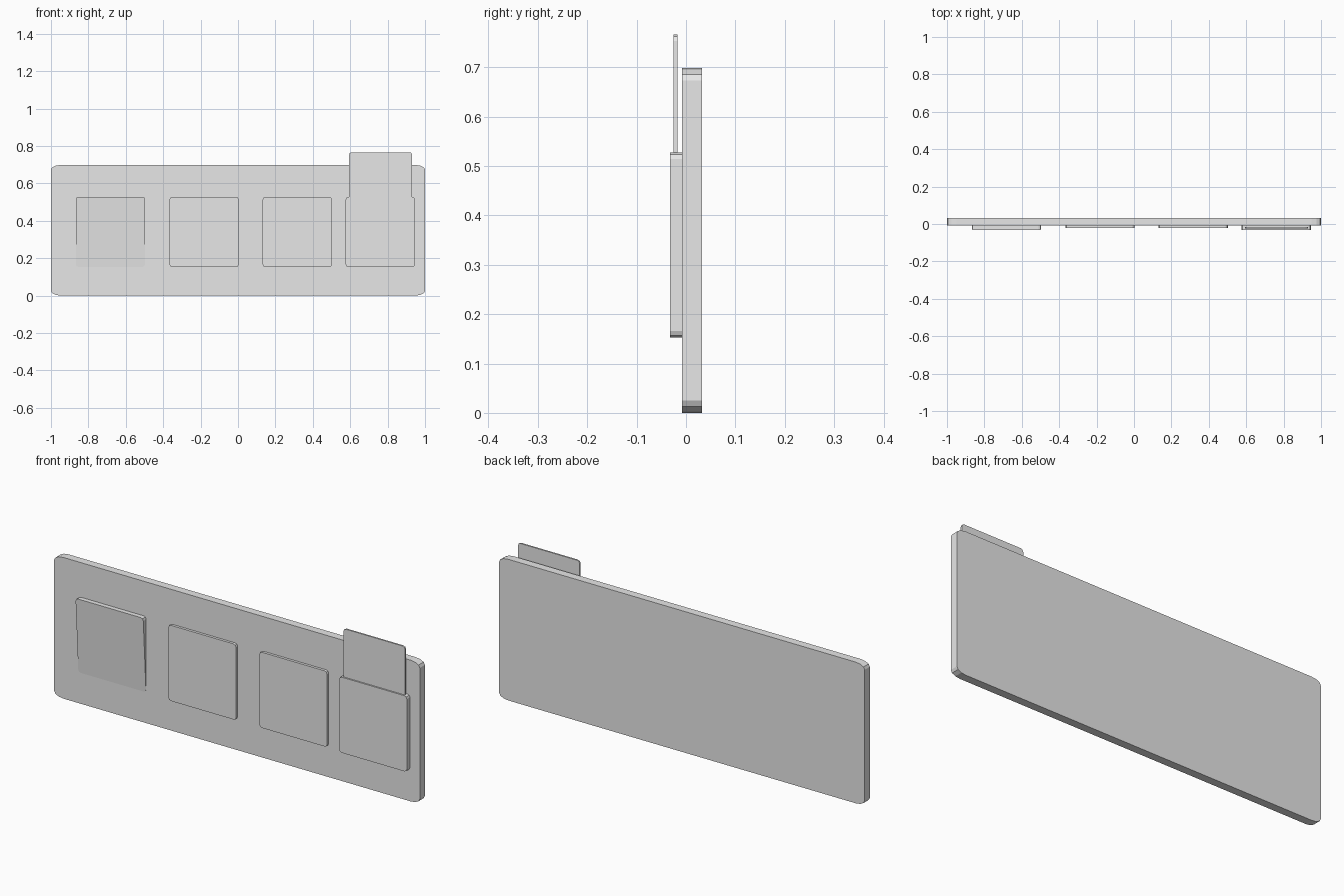
import bpy, bmesh
from math import sin, cos, pi

cube = bpy.data.objects.get("Cube")
if cube:
    bpy.data.objects.remove(cube, do_unlink=True)

grey = bpy.data.materials.new("light grey")
grey.use_nodes = True
grey.diffuse_color = (0.8, 0.8, 0.8, 1)
grey.node_tree.nodes["Principled BSDF"].inputs["Base Color"].default_value = (0.8, 0.8, 0.8, 1)


def slab(name, x0, x1, z0, z1, back, front, rx, rz, segments, front_bottom=None):
    """Rounded upright slab; front_bottom tilts its front face."""
    if front_bottom is None:
        front_bottom = front
    outline = []
    corners = ((x1 - rx, z1 - rz), (x0 + rx, z1 - rz), (x0 + rx, z0 + rz), (x1 - rx, z0 + rz))
    for quarter, (cx, cz) in enumerate(corners):
        for step in range(segments + 1):
            a = (quarter + step / segments) * pi / 2
            outline.append((cx + rx * cos(a), cz + rz * sin(a)))

    def front_y(z):
        return front_bottom + (front - front_bottom) * (z - z0) / (z1 - z0)

    bm = bmesh.new()
    rear = [bm.verts.new((x, back, z)) for x, z in outline]
    face = [bm.verts.new((x, front_y(z), z)) for x, z in outline]
    bm.faces.new(rear)
    bm.faces.new(face[::-1])
    for i in range(len(outline)):
        j = (i + 1) % len(outline)
        bm.faces.new((rear[i], face[i], face[j], rear[j]))
    bmesh.ops.recalc_face_normals(bm, faces=bm.faces)
    mesh = bpy.data.meshes.new(name)
    bm.to_mesh(mesh)
    bm.free()
    mesh.materials.append(grey)
    obj = bpy.data.objects.new(name, mesh)
    bpy.context.collection.objects.link(obj)
    return obj


# Wall plate
PLATE_FRONT = -0.008
slab("wall_plate", -1, 1, 0, 0.698, 0.032, PLATE_FRONT, 0.05, 0.025, 3)

# Tilted rocker, two flat covers and the card holder: left edge, top depth, bottom depth
WIDTH, BOTTOM, TOP = 0.37, 0.153, 0.527
panels = (
    ("rocker_switch", -0.867, -0.031, -0.009),
    ("cover_right", -0.366, -0.021, -0.021),
    ("cover_left", 0.132, -0.021, -0.021),
    ("card_holder", 0.576, -0.032, -0.032),
)
for name, x, top_y, bottom_y in panels:
    slab(name, x, x + WIDTH, BOTTOM, TOP, PLATE_FRONT, top_y, 0.014, 0.013, 2, bottom_y)

# Key card standing in the holder
slab("key_card", 0.594, 0.931, 0.3, 0.766, -0.017, -0.025, 0.014, 0.013, 2)
